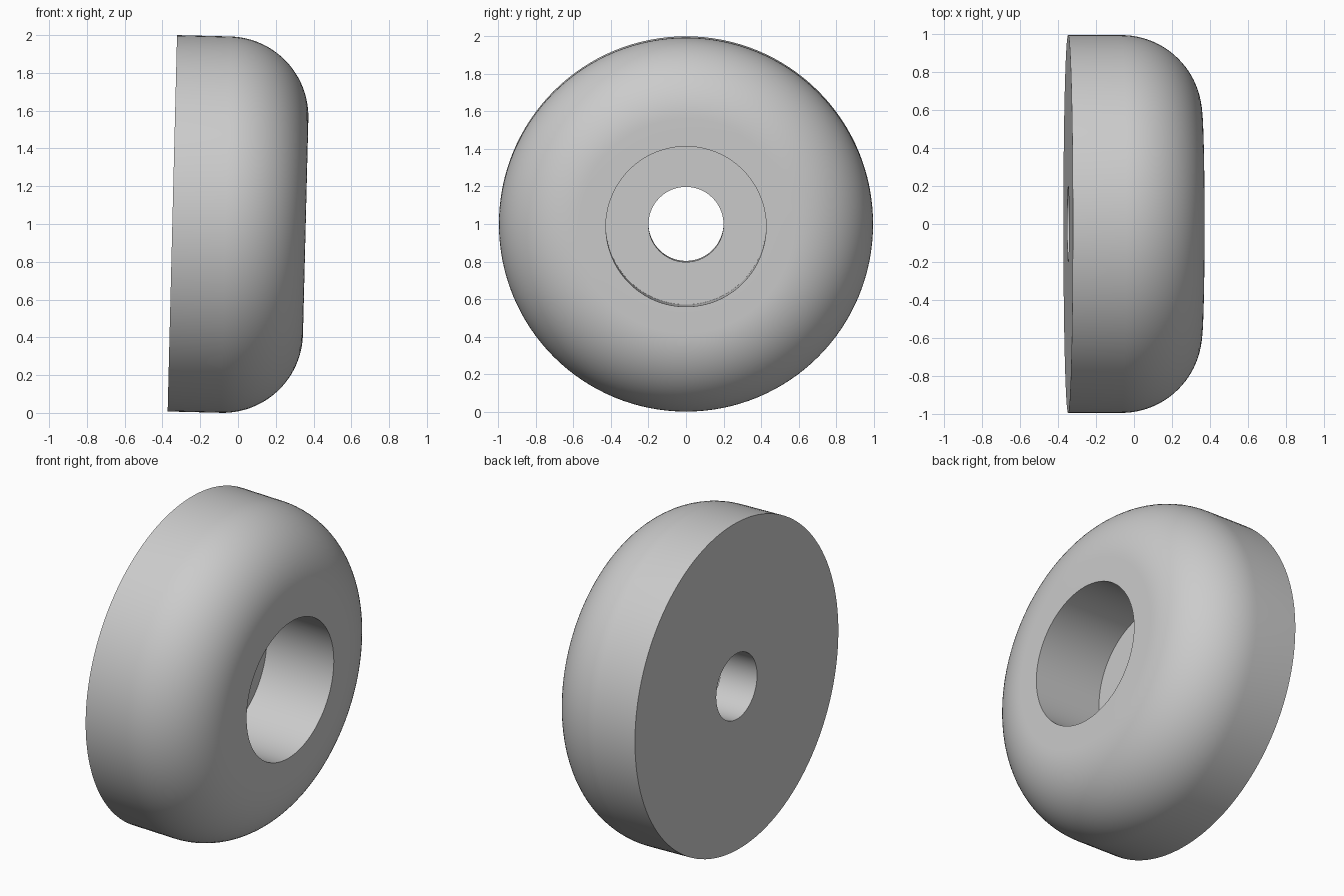
import bpy, bmesh, math
from mathutils import Matrix

cube = bpy.data.objects.get("Cube")
if cube:
    bpy.data.objects.remove(cube, do_unlink=True)

OUTER, BORE, HOLE = 0.9965, 0.427, 0.2
THICK, DEPTH, FILLET = 0.706, 0.46, 0.425
SEGMENTS, ARC = 128, 24

# Material
grey = bpy.data.materials.new("light_grey")
grey.use_nodes = True
color = (0.6, 0.6, 0.6, 1)
grey.diffuse_color = color
grey.node_tree.nodes["Principled BSDF"].inputs["Base Color"].default_value = color

# Closed half section as (distance along axis, radius): back plate, rounded shoulder, counterbore
profile = [(0, HOLE), (0, OUTER)]
for i in range(ARC + 1):
    a = math.pi / 2 * i / ARC
    profile.append((THICK - FILLET + FILLET * math.sin(a),
                    OUTER - FILLET + FILLET * math.cos(a)))
profile += [(THICK, BORE), (THICK - DEPTH, BORE), (THICK - DEPTH, HOLE)]

# Revolve the section around the x axis
bm = bmesh.new()
verts = [bm.verts.new((x, 0, r)) for x, r in profile]
edges = [bm.edges.new((v, verts[(i + 1) % len(verts)])) for i, v in enumerate(verts)]
bmesh.ops.spin(bm, geom=verts + edges, cent=(0, 0, 0), axis=(1, 0, 0),
               angle=math.tau, steps=SEGMENTS, use_merge=True)
bmesh.ops.remove_doubles(bm, verts=bm.verts, dist=0.0001)
bmesh.ops.recalc_face_normals(bm, faces=bm.faces)

# Tilt the axis slightly downward and put it in place
tilt = Matrix.Rotation(0.025, 4, "Y")
bm.transform(Matrix.Translation((-0.3476, 0, 1.0037)) @ tilt)

mesh = bpy.data.meshes.new("round_bumper")
bm.to_mesh(mesh)
bm.free()
mesh.materials.append(grey)
bumper = bpy.data.objects.new("round_bumper", mesh)
bpy.context.collection.objects.link(bumper)

# Smooth shading with crisp rims
bpy.ops.object.select_all(action="DESELECT")
bumper.select_set(True)
bpy.context.view_layer.objects.active = bumper
bpy.ops.object.shade_smooth_by_angle(angle=math.radians(30))
